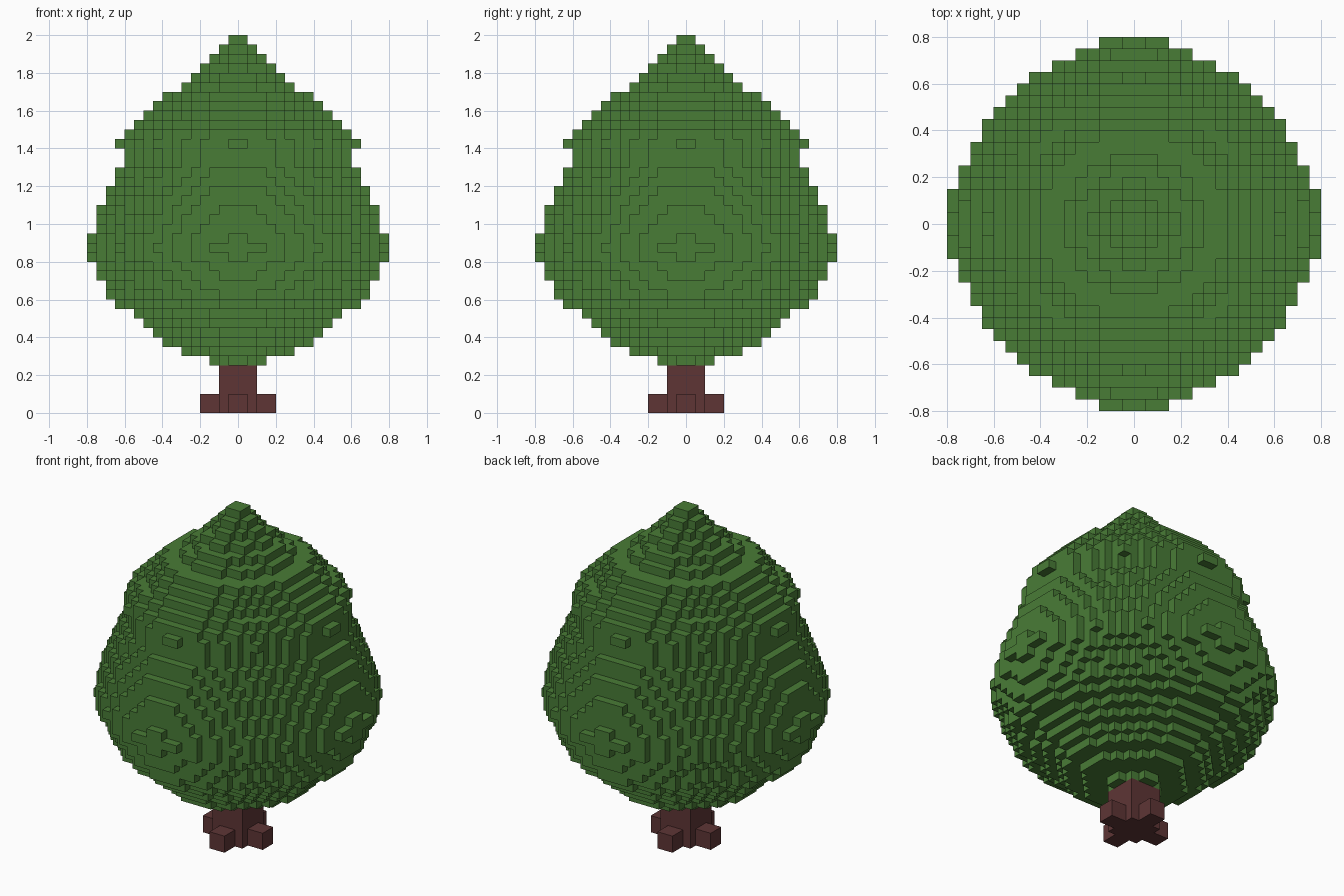
import bpy
import bmesh
from mathutils import Vector

VOXEL = 0.05


def make_material(name, color):
    mat = bpy.data.materials.new(name)
    mat.use_nodes = True
    mat.diffuse_color = color
    mat.node_tree.nodes["Principled BSDF"].inputs["Base Color"].default_value = color
    return mat


def voxel_object(name, cells, mat):
    """Make a mesh from the exposed faces of a set of grid cells."""
    bm = bmesh.new()
    corners = {}

    def corner(point):
        key = tuple(round(c) for c in point)
        if key not in corners:
            corners[key] = bm.verts.new(Vector(key) * VOXEL)
        return corners[key]

    for cell in cells:
        base = Vector(cell)
        for axis in range(3):
            u, v, n = Vector(), Vector(), Vector()
            n[axis] = u[(axis + 1) % 3] = v[(axis + 2) % 3] = 1
            for side in (1, -1):
                if tuple(int(c) for c in base + n * side) in cells:
                    continue
                start = base + n if side > 0 else base
                loop = [start, start + u, start + u + v, start + v]
                bm.faces.new([corner(p) for p in loop[::side]])
    mesh = bpy.data.meshes.new(name)
    bm.to_mesh(mesh)
    bm.free()
    mesh.materials.append(mat)
    obj = bpy.data.objects.new(name, mesh)
    bpy.context.collection.objects.link(obj)
    return obj


def box_cells(half_x, half_y, height):
    return {(x, y, z) for x in range(-half_x, half_x)
            for y in range(-half_y, half_y) for z in range(height)}


def disc_cells(radius, layer, power=1.8):
    """Cells of one layer whose centres lie in a slightly pointed circle."""
    span = range(-17, 17)
    return {(x, y, layer) for x in span for y in span
            if abs((x + 0.5) * VOXEL) ** power + abs((y + 0.5) * VOXEL) ** power
            <= radius ** power}


old = bpy.data.objects.get("Cube")
if old:
    bpy.data.objects.remove(old, do_unlink=True)

leaf_green = make_material("leaf green", (0.066, 0.200, 0.037, 1))
bark_brown = make_material("bark brown", (0.112, 0.036, 0.036, 1))

# Trunk with four short roots
trunk = box_cells(2, 2, 5) | box_cells(4, 1, 2) | box_cells(1, 4, 2)
voxel_object("trunk", trunk, bark_brown)

# Foliage: one disc per layer, radii in thousandths from bottom to tip
RADII = [150, 290, 390, 440, 500, 560, 635, 685, 710, 732, 755, 778,
         792, 778, 765, 750, 735, 715, 695, 665, 645, 620, 615, 628,
         600, 560, 510, 460, 410, 310, 245, 195, 145, 95, 45]
foliage = set()
for index, radius in enumerate(RADII):
    foliage |= disc_cells(radius / 1000, index + 5)
voxel_object("foliage", foliage, leaf_green)
